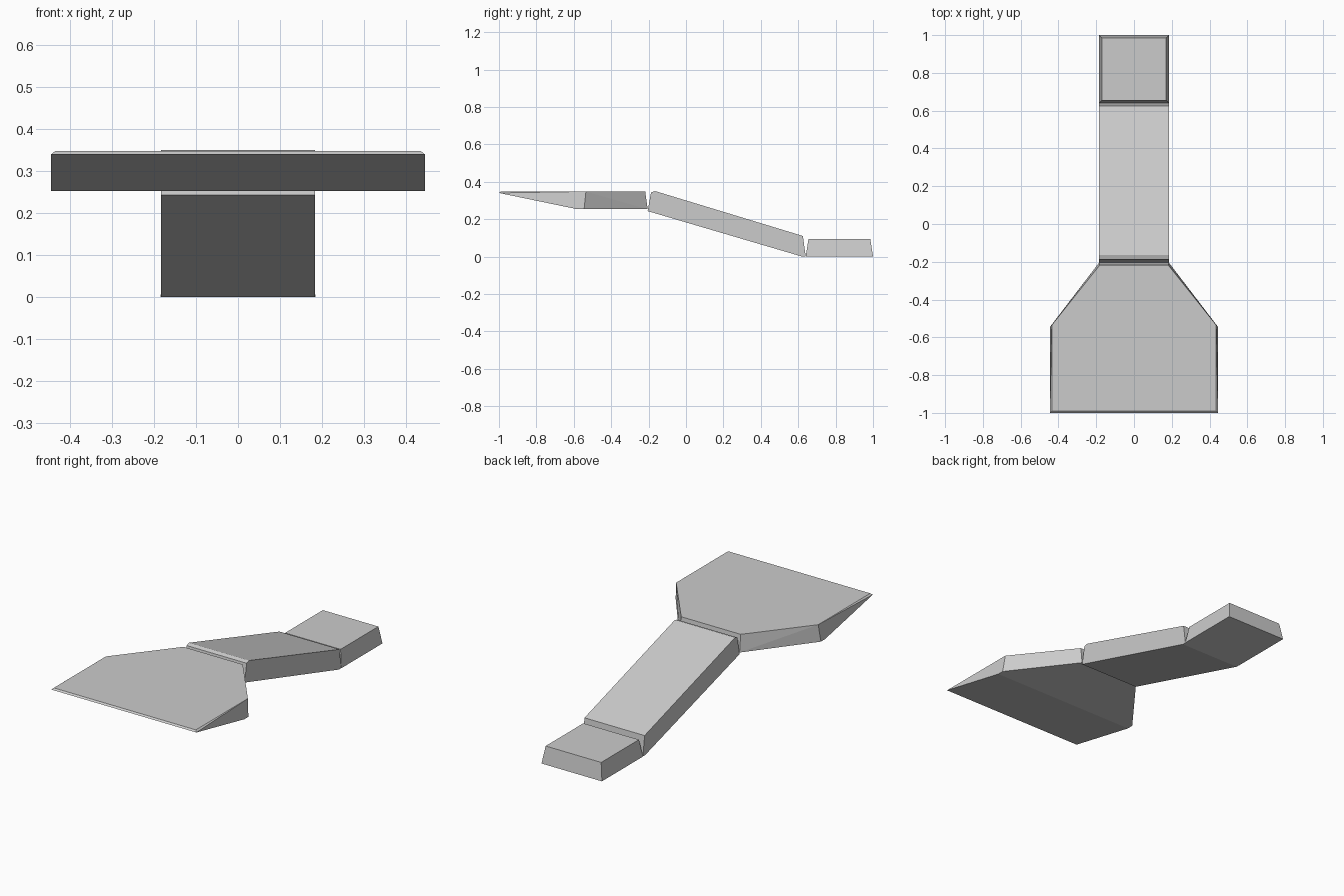
import bpy, bmesh, math

if "Cube" in bpy.data.objects:
    bpy.data.objects.remove(bpy.data.objects["Cube"])


def convex_part(name, half_points):
    """Flat-faced convex solid from points on the +x side, mirrored to -x."""
    bm = bmesh.new()
    for x, y, z in half_points:
        for side in (1, -1):
            bm.verts.new((side * x, y, z))
    bmesh.ops.convex_hull(bm, input=bm.verts)
    bmesh.ops.dissolve_limit(bm, angle_limit=math.radians(1),
                             verts=bm.verts, edges=bm.edges)
    bmesh.ops.recalc_face_normals(bm, faces=bm.faces)
    mesh = bpy.data.meshes.new(name)
    bm.to_mesh(mesh)
    bm.free()
    obj = bpy.data.objects.new(name, mesh)
    bpy.context.collection.objects.link(obj)
    return obj


# Rear foot: block tapering slightly towards its top
convex_part("rear_foot", [
    (0.185, 0.64, 0), (0.185, 1.0, 0),
    (0.17, 0.655, 0.095), (0.17, 0.985, 0.095)])

# Sloping neck: side profile extruded across the width
neck_profile = [(-0.205, 0.243), (0.62, 0), (0.64, 0),
                (0.625, 0.11), (-0.165, 0.35), (-0.187, 0.343)]
convex_part("sloping_neck", [(0.184, y, z) for y, z in neck_profile])

# Blade: wide flat head with a wedge-shaped front edge
convex_part("blade", [
    # underside, flat then rising to the tip
    (0.185, -0.205, 0.253), (0.445, -0.545, 0.253),
    (0.445, -0.58, 0.253), (0.445, -1.0, 0.34),
    # top outline
    (0.182, -0.218, 0.348), (0.435, -0.535, 0.348), (0.435, -0.99, 0.348)])
